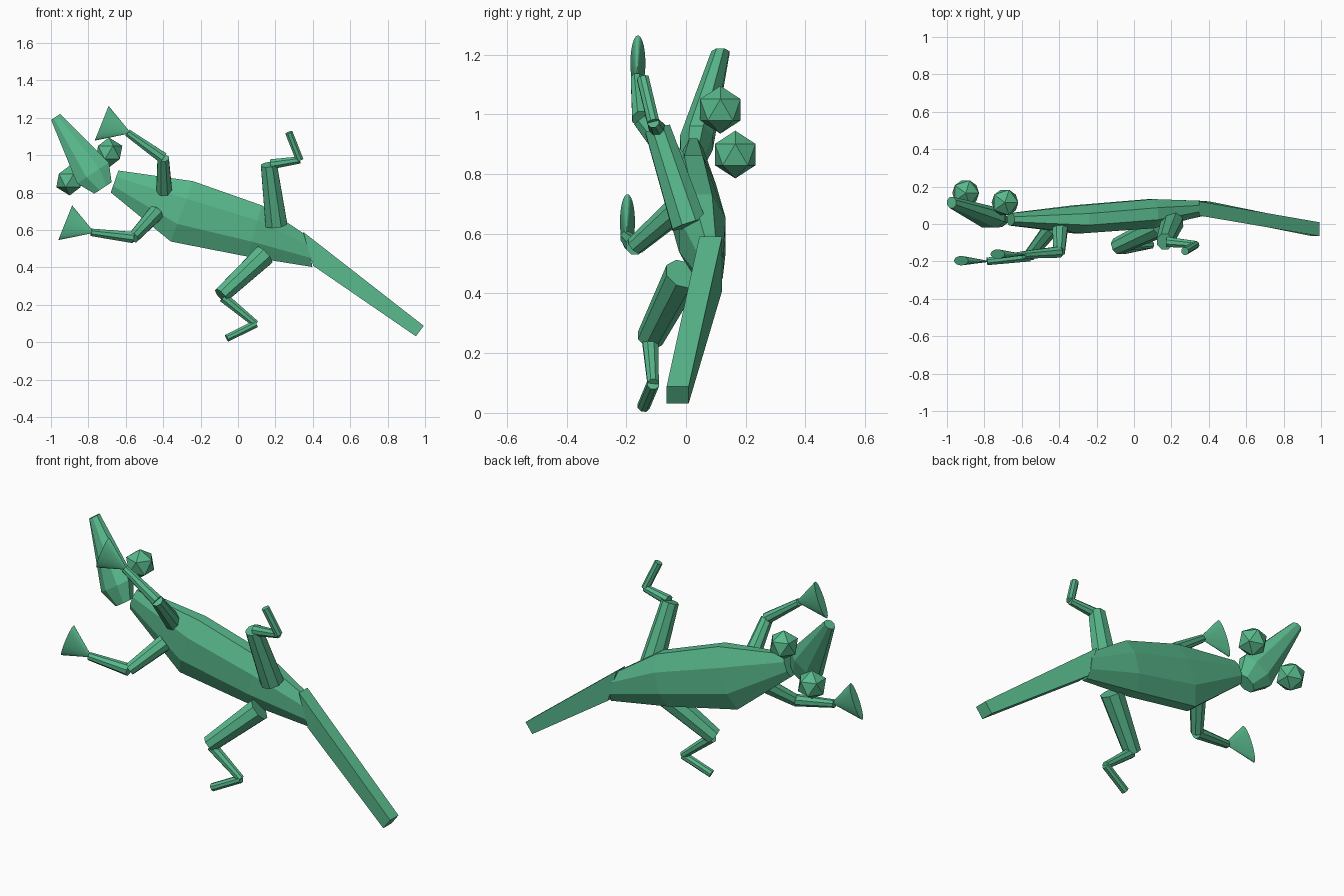
import bpy, bmesh, math
from mathutils import Vector

if "Cube" in bpy.data.objects:
    bpy.data.objects.remove(bpy.data.objects["Cube"])

green = bpy.data.materials.new("lizard green")
green.diffuse_color = (0.098, 0.479, 0.262, 1)
green.use_nodes = True
green.node_tree.nodes["Principled BSDF"].inputs["Base Color"].default_value = green.diffuse_color


def finish(name, bm):
    bmesh.ops.recalc_face_normals(bm, faces=bm.faces)
    me = bpy.data.meshes.new(name)
    bm.to_mesh(me)
    bm.free()
    me.materials.append(green)
    ob = bpy.data.objects.new(name, me)
    bpy.context.collection.objects.link(ob)
    return ob


def loft(name, sections, sides=8):
    """Skin rings given as (centre, width direction, half width, depth direction, half depth)."""
    bm = bmesh.new()
    rings = []
    grow = 1 / math.cos(math.pi / sides)
    for c, u, hu, v, hv in sections:
        ring = []
        for i in range(sides):
            a = 2 * math.pi * (i + 0.5) / sides
            p = Vector(c) + Vector(u).normalized() * hu * grow * math.cos(a) \
                + Vector(v).normalized() * hv * grow * math.sin(a)
            ring.append(bm.verts.new(p))
        rings.append(ring)
    for a, b in zip(rings, rings[1:]):
        for i in range(sides):
            j = (i + 1) % sides
            bm.faces.new((a[i], a[j], b[j], b[i]))
    bm.faces.new(rings[0])
    bm.faces.new(rings[-1])
    return finish(name, bm)


def limb(name, a, b, ra, rb, sides=8):
    """Tapered straight segment between two points."""
    d = (Vector(b) - Vector(a)).normalized()
    u = d.cross(Vector((0, 1, 0))).normalized()
    v = d.cross(u)
    return loft(name, [(a, u, ra, v, ra), (b, u, rb, v, rb)], sides)


Y = (0, 1, 0)

# Torso, widest at the shoulders
loft("body", [
    ((-0.66, 0.025, 0.86), (0.35, 0, 1), 0.062, Y, 0.033),
    ((-0.30, 0.025, 0.70), (0.37, 0, 1), 0.172, Y, 0.075),
    ((0.09, 0.055, 0.595), (0.27, 0, 1), 0.142, Y, 0.078),
    ((0.385, 0.085, 0.485), (-0.15, 0, 1), 0.083, Y, 0.038),
])

# Square tail bending toward the belly side
loft("tail", [
    ((0.375, 0.083, 0.50), (-0.3, 0, 1), 0.095, Y, 0.038),
    ((0.972, -0.028, 0.06), (0.6, 0, 0.8), 0.035, Y, 0.037),
], 4)

# Head, pointed at the snout
W = (0.835, 0, 0.55)
loft("head", [
    ((-0.975, 0.115, 1.205), W, 0.029, Y, 0.03),
    ((-0.775, 0.035, 0.905), W, 0.102, Y, 0.055),
    ((-0.722, 0.02, 0.825), W, 0.055, Y, 0.035),
])

# Faceted eyes
for side, c in (("left", (-0.90, 0.165, 0.865)), ("right", (-0.69, 0.115, 1.015))):
    bm = bmesh.new()
    bmesh.ops.create_icosphere(bm, subdivisions=1, radius=0.08)
    bmesh.ops.translate(bm, vec=c, verts=bm.verts)
    finish(side + "_eye", bm)

# Limb joints: start, middle, end, tip for each limb
arms = {
    "upper": [(-0.395, -0.01, 0.81), (-0.40, -0.15, 0.985), (-0.59, -0.165, 1.12)],
    "lower": [(-0.44, -0.02, 0.69), (-0.56, -0.17, 0.56), (-0.785, -0.20, 0.588)],
}
legs = {
    "upper": [(0.205, 0.01, 0.63), (0.165, -0.095, 0.95),
              (0.33, -0.11, 0.975), (0.272, -0.145, 1.122)],
    "lower": [(0.14, -0.01, 0.465), (-0.09, -0.12, 0.25),
              (0.095, -0.11, 0.098), (-0.06, -0.142, 0.022)],
}

for side, (shoulder, elbow, wrist) in arms.items():
    limb(side + "_arm", shoulder, elbow, 0.042, 0.03)
    limb(side + "_forearm", elbow, wrist, 0.03, 0.02)
    # Flattened fan-shaped hand
    apex = Vector(wrist) + Vector((0.012, 0, 0))
    base = Vector(wrist) + Vector((-0.139, 0.004, 0.051))
    fan = (0.075, 0, 0.187)
    loft(side + "_hand", [(apex, fan, 0.004, Y, 0.002), (base, fan, 0.1, Y, 0.025)], 32)

for side, (hip, knee, ankle, toe) in legs.items():
    limb(side + "_thigh", hip, knee, 0.058, 0.043)
    start = Vector(knee) + (Vector(ankle) - Vector(knee)) * 0.06
    limb(side + "_shin", start, ankle, 0.027, 0.019)
    limb(side + "_foot", ankle, toe, 0.02, 0.02)
